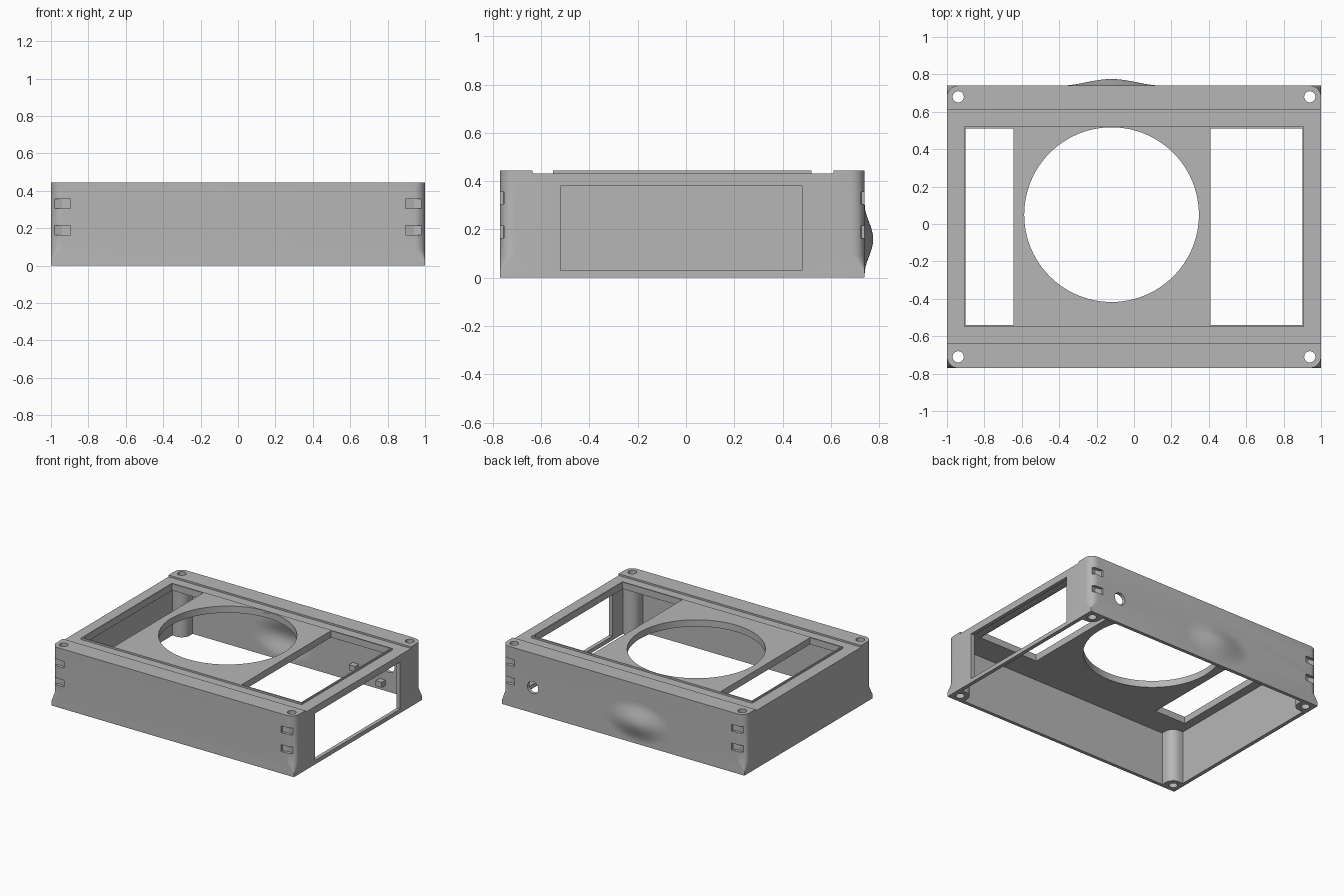
import bpy, bmesh, math
from mathutils import Vector

cube = bpy.data.objects.get("Cube")
if cube:
    bpy.data.objects.remove(cube, do_unlink=True)

grey = bpy.data.materials.new("plain_grey")
grey.use_nodes = True
grey.diffuse_color = (0.47, 0.47, 0.47, 1)
grey.node_tree.nodes["Principled BSDF"].inputs["Base Color"].default_value = (0.47, 0.47, 0.47, 1)

FRONT, BACK, TOP, DECK = -0.77, 0.74, 0.445, 0.432
POST_X, POST_INSET, POST_R = 0.94, 0.06, 0.065
CORNERS = [(1, -1), (1, 1), (-1, 1), (-1, -1)]


def finish(bm, name):
    bmesh.ops.recalc_face_normals(bm, faces=bm.faces)
    mesh = bpy.data.meshes.new(name)
    bm.to_mesh(mesh)
    bm.free()
    mesh.materials.append(grey)
    obj = bpy.data.objects.new(name, mesh)
    bpy.context.collection.objects.link(obj)
    return obj


def loft(name, rings):
    """Closed solid through matching rings of points."""
    bm = bmesh.new()
    loops = [[bm.verts.new(p) for p in ring] for ring in rings]
    n = len(loops[0])
    for low, high in zip(loops, loops[1:]):
        for i in range(n):
            j = (i + 1) % n
            bm.faces.new((low[i], low[j], high[j], high[i]))
    bm.faces.new(loops[0][::-1])
    bm.faces.new(loops[-1])
    return finish(bm, name)


def prism(name, outline, z0, z1):
    return loft(name, [[(x, y, z) for x, y in outline] for z in (z0, z1)])


def box(name, x0, x1, y0, y1, z0, z1):
    return prism(name, [(x0, y0), (x1, y0), (x1, y1), (x0, y1)], z0, z1)


def ellipse(cx, cy, a, b, n):
    return [(cx + a * math.cos(i * math.tau / n), cy + b * math.sin(i * math.tau / n)) for i in range(n)]


def back_cut(name, outline):
    """Cutter through the back wall, outline given in x and z."""
    return loft(name, [[(x, y, z) for x, z in outline] for y in (0.68, 0.78)])


def cut(obj, cutters):
    bpy.context.view_layer.objects.active = obj
    for cutter in cutters:
        mod = obj.modifiers.new("cut", "BOOLEAN")
        mod.operation = "DIFFERENCE"
        mod.solver = "EXACT"
        mod.object = cutter
        cutter.hide_render = True
        bpy.ops.object.modifier_apply(modifier=mod.name)
        bpy.data.objects.remove(cutter, do_unlink=True)


def smooth(obj):
    bpy.ops.object.select_all(action="DESELECT")
    obj.select_set(True)
    bpy.context.view_layer.objects.active = obj
    bpy.ops.object.shade_smooth_by_angle(angle=math.radians(32))


def post_centre(sx, sy):
    return sx * POST_X, (BACK - POST_INSET) if sy > 0 else (FRONT + POST_INSET)


def outer_ring(z, r):
    """Rectangle with corners rounded by r."""
    ring = []
    for k, (sx, sy) in enumerate(CORNERS):
        cx, cy = sx * (1 - r), (BACK - r) if sy > 0 else (FRONT + r)
        for i in range(9):
            a = math.radians(-90 + 90 * k + 90 * i / 8)
            ring.append((cx + r * math.cos(a), cy + r * math.sin(a), z))
    return ring


def cavity_outline():
    """Inner walls with round posts bulging into each corner."""
    pts = []
    for k, (sx, sy) in enumerate(CORNERS):
        cx, cy = post_centre(sx, sy)
        wall_x, wall_y = sx * 0.972, (BACK - 0.025) if sy > 0 else (FRONT + 0.025)
        on_y = (cx - sx * POST_R, wall_y)
        on_x = (wall_x, cy - sy * POST_R)
        pts.append(on_y if k % 2 == 0 else on_x)
        for i in range(11):
            a = math.radians(180 + 90 * k - 9 * i)
            pts.append((cx + POST_R * math.cos(a), cy + POST_R * math.sin(a)))
        pts.append(on_x if k % 2 == 0 else on_y)
    return pts


# Housing: rounded walls flaring to square corners at the foot
housing = loft("housing", [outer_ring(0, 0.002), outer_ring(0.03, 0.002),
                           outer_ring(0.09, 0.06), outer_ring(TOP, 0.06)])
cutters = [
    prism("cavity", cavity_outline(), -0.1, 0.40),
    box("deck_step", -1.1, 1.1, -0.635, 0.61, DECK, 0.6),
    box("top_opening", -0.905, 0.905, -0.545, 0.515, 0.3, 0.6),
    box("side_window", 0.9, 1.1, -0.52, 0.48, 0.03, 0.38),
    back_cut("cable_hole", ellipse(0.745, 0.19, 0.045, 0.045, 32)),
    back_cut("bulge_hole", ellipse(-0.12, 0.16, 0.27, 0.145, 64)),
]
for sx, sy in CORNERS:
    # Screw holes and notched clip slots at each corner
    px, py = post_centre(sx, sy)
    cutters.append(prism("screw_hole", ellipse(px, py, 0.03, 0.03, 32), -0.1, 0.6))
    face = BACK if sy > 0 else FRONT
    slot = [(0.895, -0.02), (0.985, -0.02), (0.985, 0.014), (0.94, 0.027), (0.895, 0.014)]
    for z in (0.165, 0.305):
        cutters.append(prism("clip_slot", [(sx * x, face - sy * d) for x, d in slot], z, z + 0.05))
cut(housing, cutters)
smooth(housing)

# Raised top plate with the fan opening and two side openings
plate = box("top_plate", -0.91, 0.91, -0.55, 0.52, 0.395, TOP)
cut(plate, [
    box("left_gap", 0.41, 0.90, -0.54, 0.51, 0.2, 0.6),
    box("right_gap", -0.90, -0.645, -0.54, 0.51, 0.2, 0.6),
    prism("fan_opening", ellipse(-0.12, 0.05, 0.467, 0.467, 96), 0.2, 0.6),
])
smooth(plate)

# Back bulge: thin domed patch set in the back wall
bm = bmesh.new()
rings = []
for k in range(1, 13):
    t = k / 12
    y = BACK + 0.035 * math.cos(t * math.pi / 2) ** 2
    rings.append([bm.verts.new((x, y, z)) for x, z in ellipse(-0.12, 0.16, 0.27 * t, 0.145 * t, 64)])
tip = bm.verts.new((-0.12, BACK + 0.035, 0.16))
for i in range(64):
    j = (i + 1) % 64
    bm.faces.new((tip, rings[0][i], rings[0][j]))
    for a, b in zip(rings, rings[1:]):
        bm.faces.new((a[i], b[i], b[j], a[j]))
bmesh.ops.recalc_face_normals(bm, faces=bm.faces)
bm.normal_update()
if sum((f.normal.y for f in bm.faces)) < 0:
    bmesh.ops.reverse_faces(bm, faces=bm.faces)
shell = bmesh.ops.extrude_face_region(bm, geom=bm.faces[:], use_keep_orig=True)
inner = [g for g in shell["geom"] if isinstance(g, bmesh.types.BMVert)]
bmesh.ops.translate(bm, verts=inner, vec=Vector((0, -0.025, 0)))
smooth(finish(bm, "back_bulge"))

# Small mounting pegs on the inside of the back wall
for i, (x, z) in enumerate([(0.47, 0.12), (0.69, 0.06)]):
    box("mounting_peg_%d" % (i + 1), x - 0.025, x + 0.025, 0.67, 0.72, z - 0.02, z + 0.02)
